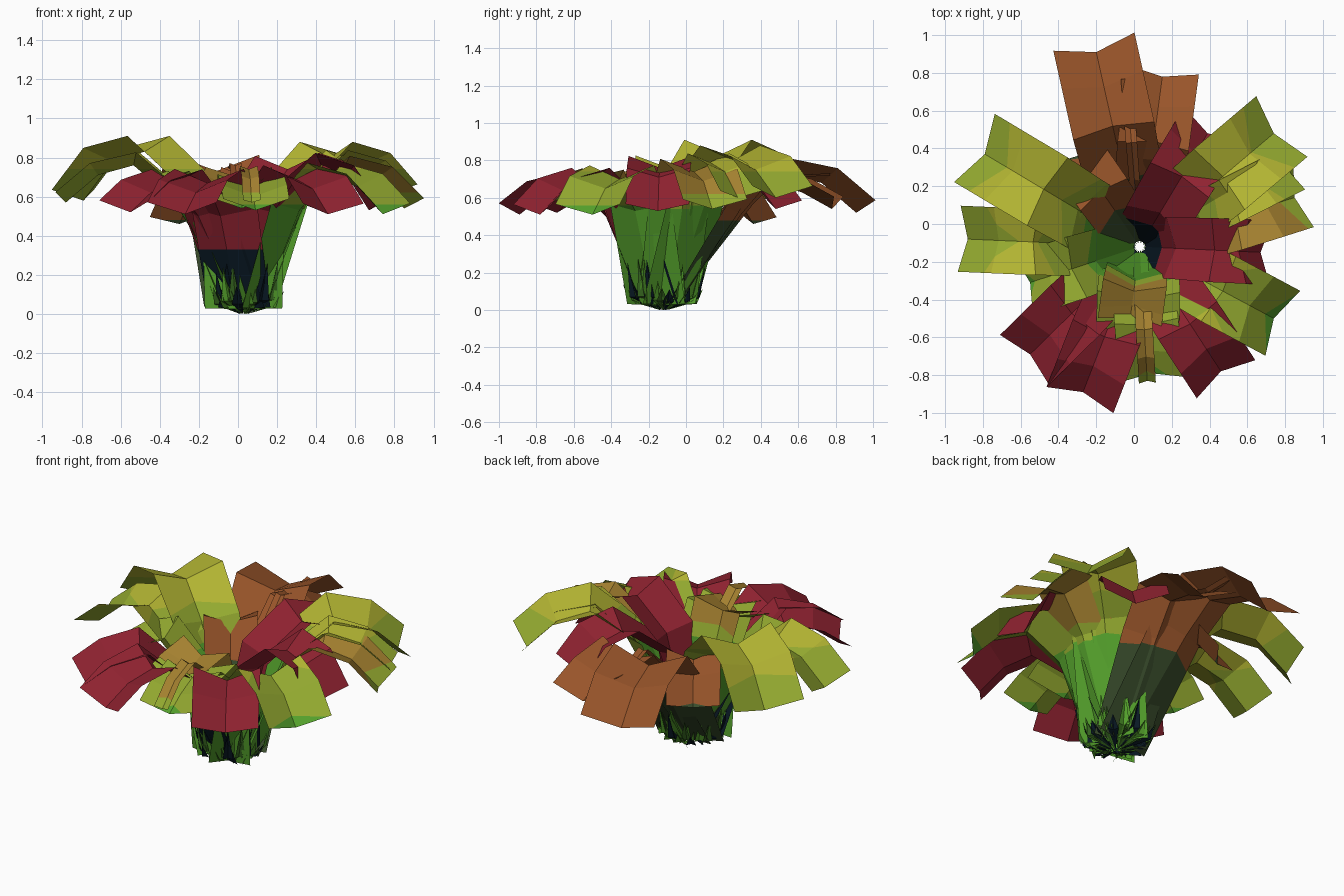
import bpy, bmesh, random
from math import cos, sin, pi
from mathutils import Vector

cube = bpy.data.objects.get("Cube")
if cube:
    bpy.data.objects.remove(cube)
random.seed(4)


def material(name, rgb):
    linear = [((c / 255 + 0.055) / 1.055) ** 2.4 for c in rgb] + [1]
    m = bpy.data.materials.new(name)
    m.use_nodes = True
    m.diffuse_color = linear
    m.node_tree.nodes["Principled BSDF"].inputs["Base Color"].default_value = linear
    return m


navy = material("navy", (10, 26, 38))
red = material("crimson", (143, 34, 48))
olive = material("dark olive", (60, 80, 46))
brown = material("brown", (153, 85, 42))
green = material("green", (85, 162, 44))
lime = material("lime", (148, 170, 48))
yellow = material("yellow", (178, 180, 50))
ochre = material("ochre", (166, 130, 48))
moss = material("moss", (58, 108, 34))

# Colour bands from the ground up: materials and the heights between them
BANDS = {
    "red": ([navy, red], [0.33]),
    "brown": ([olive, brown], [0.48]),
    "yellow": ([green, lime, yellow], [0.56, 0.74]),
    "ochre": ([green, lime, ochre], [0.54, 0.62]),
}
ROOT = Vector((0.03, -0.12, 0))


def finish(bm, name, mats):
    mesh = bpy.data.meshes.new(name)
    bm.to_mesh(mesh)
    bm.free()
    for m in mats:
        mesh.materials.append(m)
    ob = bpy.data.objects.new(name, mesh)
    bpy.context.collection.objects.link(ob)


def leaf(name, kind, tip, tip_z, peak, width=0.41, shoulder=0.4, root=0.03):
    """Arching strip with a gutter fold, split and coloured by height."""
    reach = Vector((tip[0], tip[1], 0)) - ROOT
    length = reach.length
    out = reach.normalized()
    side = Vector((-out.y, out.x, 0))
    path = [(root, 0.025), (shoulder * length, peak - 0.17),
            (0.62 * length, peak), (0.82 * length, peak - 0.05), (length, tip_z)]
    path = [ROOT + out * r + Vector((0, 0, z)) for r, z in path]
    bm = bmesh.new()
    rows = []
    for i, p in enumerate(path):
        along = (path[min(i + 1, 4)] - path[max(i - 1, 0)]).normalized()
        up = along.cross(side)
        half = width / 2 * (0.9, 0.95, 1, 1, 1)[i]
        lift = up * half * (0.1 if i == 0 else 0.4)
        rows.append([bm.verts.new(p + side * half + lift), bm.verts.new(p),
                     bm.verts.new(p - side * half + lift)])
    for a, b in zip(rows, rows[1:]):
        for j in (0, 1):
            bm.faces.new((a[j], a[j + 1], b[j + 1], b[j]))
    mats, heights = BANDS[kind]
    for h in heights:
        bmesh.ops.bisect_plane(bm, geom=bm.verts[:] + bm.edges[:] + bm.faces[:],
                               plane_co=(0, 0, h), plane_no=(0, 0, 1))
    for f in bm.faces:
        f.material_index = sum(f.calc_center_median().z > h for h in heights)
    finish(bm, name, mats)


# Back leaves
leaf("back_leaf_long", "brown", (-0.2, 0.91), 0.52, 0.73, 0.44, 0.46, root=0.06)
leaf("back_leaf_short", "brown", (0.15, 0.78), 0.54, 0.68, 0.38, 0.46, root=0.06)
leaf("back_leaf_low", "brown", (-0.3, 0.36), 0.46, 0.65, 0.3)
leaf("back_ribbon", "brown", (-0.04, 0.77), 0.72, 0.76, 0.06)
leaf("back_left_red_leaf", "red", (0.39, 0.48), 0.54, 0.74, 0.36, 0.3)

# Left side leaves
leaf("left_leaf_rear", "yellow", (0.74, 0.48), 0.6, 0.8, 0.42, root=0.07)
leaf("left_leaf_middle", "yellow", (0.82, 0.28), 0.6, 0.79, 0.25, root=0.07)
leaf("left_leaf_ochre", "ochre", (0.85, 0.14), 0.54, 0.74, 0.36, root=0.08)
leaf("left_red_leaf", "red", (0.67, -0.15), 0.53, 0.76, 0.34, 0.3)
leaf("left_leaf_front", "yellow", (0.74, -0.5), 0.51, 0.7, 0.39, root=0.1)

# Front leaves
leaf("front_left_red_leaf", "red", (0.46, -0.78), 0.51, 0.69, 0.37, 0.35)
leaf("front_leaf_green", "yellow", (0.09, -0.79), 0.53, 0.65, 0.34, 0.3)
leaf("front_leaf_inner", "yellow", (0.02, -0.58), 0.54, 0.64, 0.44, 0.42, root=0.1)
leaf("front_leaf_ochre", "ochre", (-0.02, -0.5), 0.63, 0.7, 0.34, 0.47, root=0.09)
leaf("front_ribbon", "ochre", (0.07, -0.83), 0.57, 0.74, 0.09, 0.3)
leaf("front_right_red_leaf", "red", (-0.27, -0.89), 0.51, 0.67, 0.38, root=0.08)
leaf("right_red_leaf", "red", (-0.55, -0.69), 0.52, 0.67, 0.37)

# Right side leaves
leaf("right_leaf_front", "yellow", (-0.55, -0.31), 0.54, 0.67, 0.34)
leaf("right_leaf_middle", "yellow", (-0.88, -0.08), 0.57, 0.76, 0.35)
leaf("right_leaf_rear", "yellow", (-0.79, 0.37), 0.58, 0.83, 0.42)

# Tuft of small folded spikes round the foot
bm = bmesh.new()
for i in range(30):
    a = 2 * pi * i / 30 + random.uniform(-0.08, 0.08)
    out, side = Vector((cos(a), sin(a), 0)), Vector((-sin(a), cos(a), 0))
    high = random.uniform(0.1, 0.28)
    rad = random.uniform(0.19, 0.23)
    foot = bm.verts.new(ROOT + out * 0.02)
    tip = bm.verts.new(ROOT + out * rad + Vector((0, 0, high)))
    mid = ROOT + out * rad * 0.85 + Vector((0, 0, 0.03 + high * 0.15))
    ridge = bm.verts.new(mid - out * 0.02)
    for s in (-1, 1):
        edge = bm.verts.new(mid + side * 0.03 * s)
        for tri in ((foot, edge, ridge), (ridge, edge, tip)):
            bm.faces.new(tri).material_index = (0, 1, 2)[i % 3]
finish(bm, "base_spikes", [moss, navy, green])
